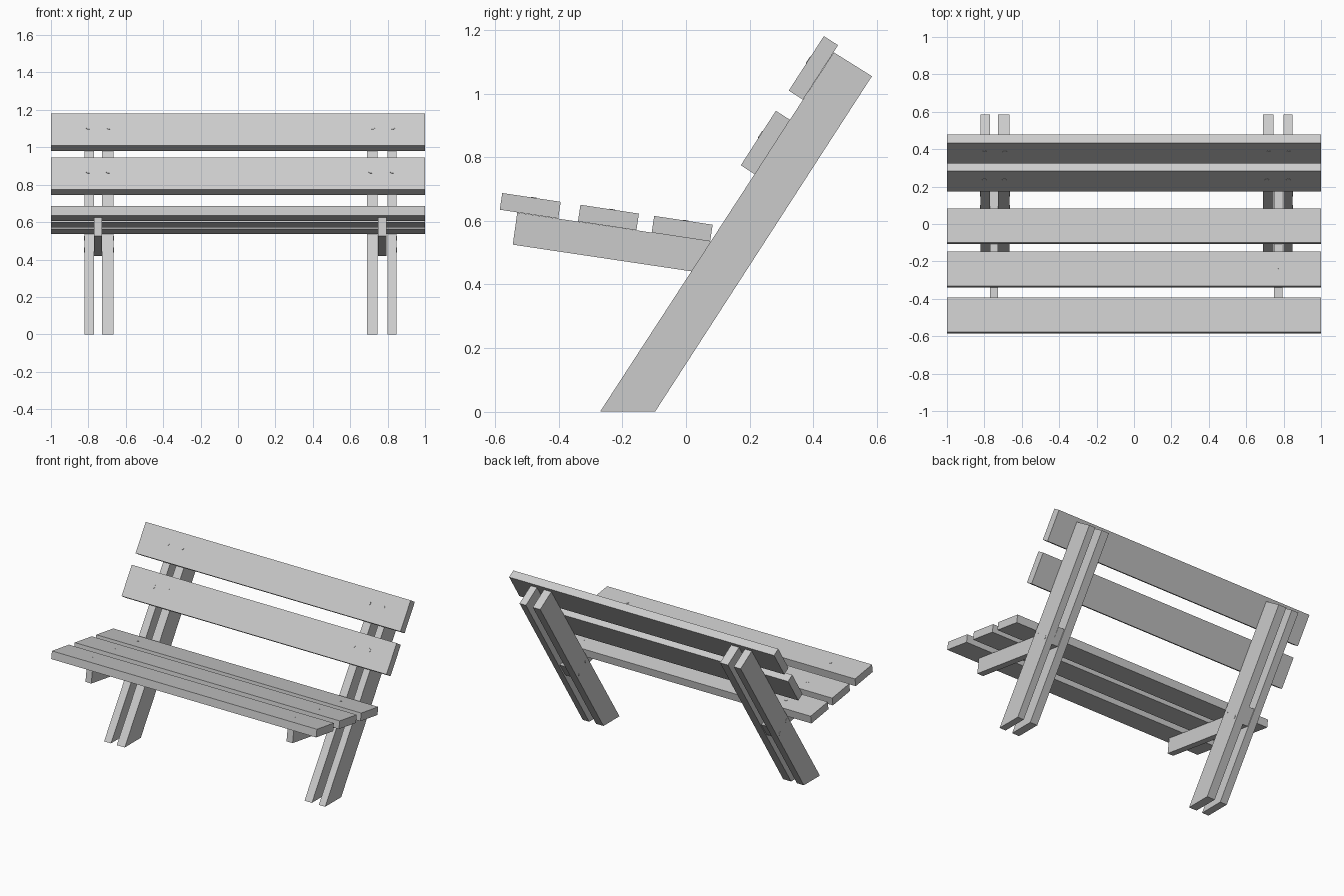
import bpy, bmesh
from mathutils import Vector

if "Cube" in bpy.data.objects:
    bpy.data.objects.remove(bpy.data.objects["Cube"])

wood = bpy.data.materials.new("grey wood")
wood.diffuse_color = (0.6, 0.6, 0.6, 1)
wood.use_nodes = True
wood.node_tree.nodes["Principled BSDF"].inputs["Base Color"].default_value = wood.diffuse_color


def prism(name, profile, x0, x1):
    """Extrude a (y, z) profile along x."""
    bm = bmesh.new()
    face = bm.faces.new([bm.verts.new((x0, y, z)) for y, z in profile])
    ext = bmesh.ops.extrude_face_region(bm, geom=[face])
    verts = [g for g in ext["geom"] if isinstance(g, bmesh.types.BMVert)]
    bmesh.ops.translate(bm, verts=verts, vec=(x1 - x0, 0, 0))
    bmesh.ops.recalc_face_normals(bm, faces=bm.faces)
    mesh = bpy.data.meshes.new(name)
    bm.to_mesh(mesh)
    bm.free()
    mesh.materials.append(wood)
    obj = bpy.data.objects.new(name, mesh)
    bpy.context.collection.objects.link(obj)


def bolt(name, pos, normal, radius=0.0125, height=0.004):
    """Nearly flush round bolt head."""
    bpy.ops.mesh.primitive_cylinder_add(vertices=16, radius=radius, depth=height, location=pos)
    obj = bpy.context.object
    obj.name = name
    obj.rotation_euler = Vector(normal).to_track_quat('Z', 'Y').to_euler()
    obj.data.materials.append(wood)


# Paired leaning legs
leg = [(-0.27, 0), (-0.097, 0), (0.585, 1.055), (0.465, 1.13)]
for x0, x1 in [(-0.822, -0.770), (-0.726, -0.666), (0.691, 0.747), (0.799, 0.847)]:
    prism("leg", leg, x0, x1)

# Seat arms clamped between the legs
arm = [(-0.531, 0.626), (-0.545, 0.525), (0.165, 0.419), (0.228, 0.513)]
for x0, x1 in [(-0.770, -0.726), (0.748, 0.794)]:
    prism("seat_arm", arm, x0, x1)

# Seat planks, tilted down toward the back
along, up = Vector((0.989, -0.149)), Vector((0.149, 0.989))
for y, z in [(-0.586, 0.635), (-0.340, 0.598), (-0.108, 0.563)]:
    p = Vector((y, z))
    w, t = along * 0.186, up * 0.053
    prism("seat_plank", [p, p + w, p + w + t, p + t], -1, 1)
    c = p + w * 0.54 + t
    for x in (-0.755, 0.777):
        bolt("seat_bolt", (x, c.x, c.y), (0, up.x, up.y), 0.009, 0.003)

# Backrest planks lying on the leg fronts
rise, out = Vector((0.541, 0.841)), Vector((-0.841, 0.541))
for y, z, pins in [(0.217, 0.746, (-0.80, -0.693, 0.71, 0.825)),
                   (0.368, 0.981, (-0.80, -0.69, 0.72, 0.827))]:
    p = Vector((y, z))
    w, t = rise * 0.204, out * 0.053
    prism("back_plank", [p, p + w, p + w + t, p + t], -1, 1)
    c = p + w * 0.56 + t
    for x in pins:
        bolt("back_bolt", (x, c.x, c.y), (0, out.x, out.y))

# Bolts through the legs into the seat arms
for x, side in [(-0.822, -1), (-0.666, 1), (0.691, -1), (0.847, 1)]:
    for y, z in [(0.09, 0.513), (0.16, 0.451)]:
        bolt("leg_bolt", (x, y, z), (side, 0, 0))
